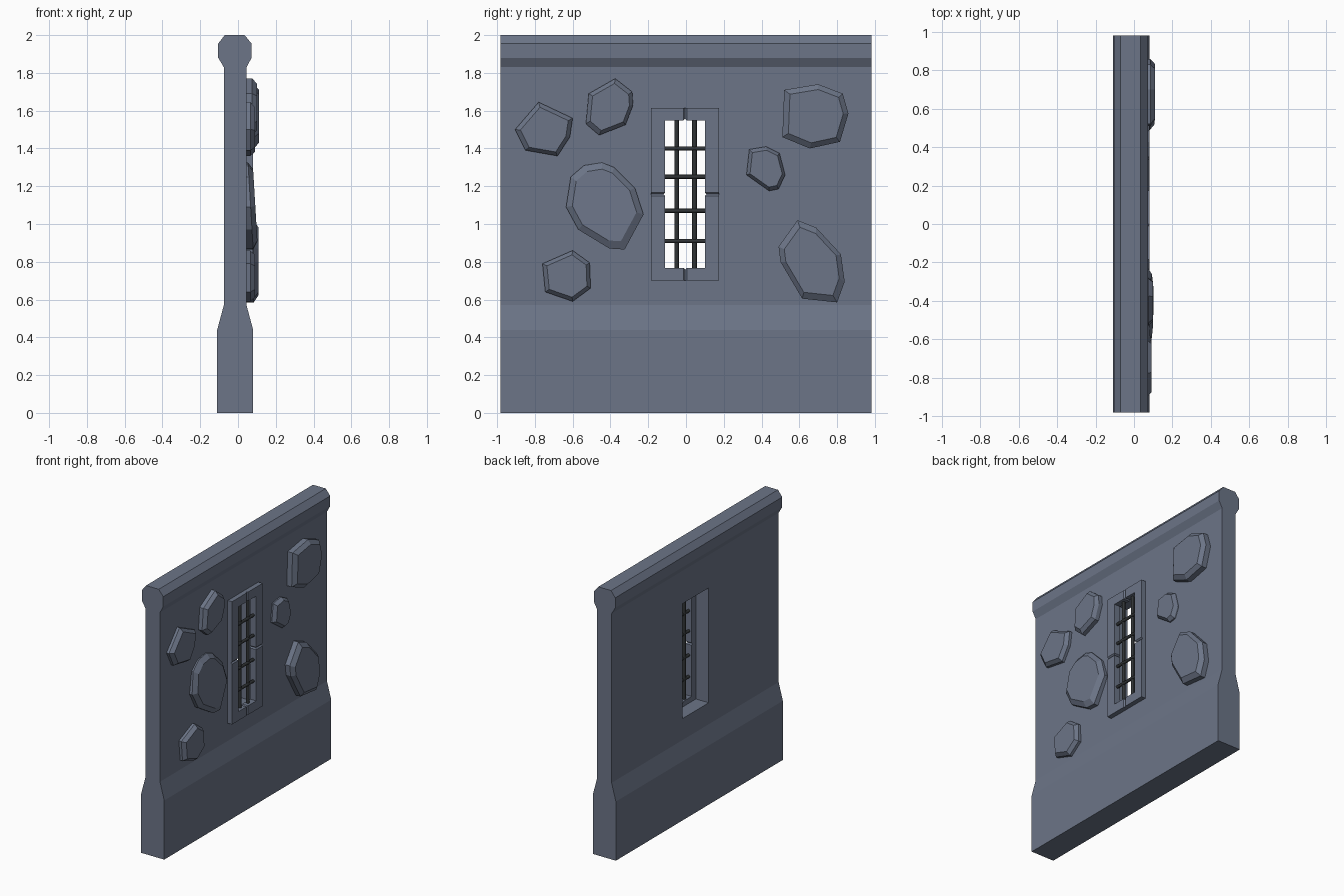
import bpy, bmesh, math
from mathutils import Vector

if "Cube" in bpy.data.objects:
    bpy.data.objects.remove(bpy.data.objects["Cube"])


def material(name, rgb):
    m = bpy.data.materials.new(name)
    m.diffuse_color = (*rgb, 1)
    m.use_nodes = True
    m.node_tree.nodes["Principled BSDF"].inputs["Base Color"].default_value = m.diffuse_color
    return m


STONE = material("slate stone", (0.15, 0.178, 0.245))
IRON = material("dark iron", (0.03, 0.034, 0.036))


def finish(name, bm, mat):
    bmesh.ops.recalc_face_normals(bm, faces=bm.faces)
    me = bpy.data.meshes.new(name)
    bm.to_mesh(me)
    bm.free()
    ob = bpy.data.objects.new(name, me)
    bpy.context.collection.objects.link(ob)
    me.materials.append(mat)
    return ob


def prism(bm, pts, direction):
    """Face through pts, extruded along direction."""
    f = bm.faces.new([bm.verts.new(p) for p in pts])
    r = bmesh.ops.extrude_face_region(bm, geom=[f])
    vs = [v for v in r["geom"] if isinstance(v, bmesh.types.BMVert)]
    bmesh.ops.translate(bm, verts=vs, vec=direction)


# wall: moulded section swept along y
section = [(-.11, 0), (.08, 0), (.08, .44), (.045, .57), (.045, 1.83), (.072, 1.88),
           (.072, 1.955), (.035, 2), (-.07, 2), (-.105, 1.955), (-.105, 1.88),
           (-.075, 1.83), (-.075, .57), (-.11, .44)]
bm = bmesh.new()
prism(bm, [(x, -.982, z) for x, z in section], (0, 1.964, 0))
wall = finish("wall", bm, STONE)

# window opening through the wall
bm = bmesh.new()
prism(bm, [(-.3, y, z) for y, z in [(-.16, .73), (.15, .73), (.15, 1.585), (-.16, 1.585)]], (.6, 0, 0))
cutter = finish("window_cutter", bm, STONE)
cutter.hide_render = True
mod = wall.modifiers.new("opening", "BOOLEAN")
mod.operation, mod.object, mod.solver = "DIFFERENCE", cutter, "EXACT"
bpy.context.view_layer.objects.active = wall
bpy.ops.object.modifier_apply(modifier=mod.name)
bpy.data.objects.remove(cutter)

# window frame: four L-shaped blocks mirrored about the window centre
CY, CZ = -.005, 1.158
HW, HH, IW, IH = .18, .457, .105, .39
for sy, side in ((-1, "left"), (1, "right")):
    for sz, level in ((-1, "lower"), (1, "upper")):
        outline = [(0, IH), (IW, IH), (IW, 0), (HW, 0), (HW, HH), (0, HH)]
        bm = bmesh.new()
        prism(bm, [(.03, CY + sy * a, CZ + sz * b) for a, b in outline], (.05, 0, 0))
        # chamfer the joints on the visible front and inner edges
        joints = []
        for e in bm.edges:
            c = (e.verts[0].co + e.verts[1].co) / 2
            a, b = abs(c.y - CY), abs(c.z - CZ)
            end_cap = all(abs(v.co.y - CY) < 1e-4 for v in e.verts) or \
                all(abs(v.co.z - CZ) < 1e-4 for v in e.verts)
            inner = abs(a - IW) < 1e-4 or abs(b - IH) < 1e-4
            if end_cap and (c.x > .079 or inner):
                joints.append(e)
        bmesh.ops.bevel(bm, geom=joints, offset=.009, segments=1, affect="EDGES")
        finish(f"window_frame_{level}_{side}", bm, STONE)


# iron grille
def bar(name, a, b, radius):
    a, b = Vector(a), Vector(b)
    bpy.ops.mesh.primitive_cylinder_add(vertices=8, radius=radius, depth=(b - a).length,
                                        location=(a + b) / 2)
    ob = bpy.context.object
    ob.name = name
    ob.rotation_euler = (b - a).to_track_quat("Z", "Y").to_euler()
    ob.data.materials.append(IRON)
    bpy.ops.object.shade_smooth_by_angle(angle=math.radians(50))


for y in (-.05, .045):
    bar("vertical_bar", (.05, y, .75), (.05, y, 1.57), .012)
for z in (.91, 1.07, 1.25, 1.40):
    bar("cross_bar", (.055, -.13, z), (.055, .12, z), .011)


# raised facing stones: outline (y, z), face depth, tilt of the face with height
def facing_stone(depth, tilt, pts):
    n = len(pts)
    cy, cz = sum(p[0] for p in pts) / n, sum(p[1] for p in pts) / n
    bm = bmesh.new()
    rings = []
    for scale, back in ((1, None), (1, .025), (.83, 0)):
        ring = []
        for y, z in pts:
            y, z = cy + (y - cy) * scale, cz + (z - cz) * scale
            x = .04 if back is None else max(.052, depth - back - tilt * (z - cz))
            ring.append(bm.verts.new((x, y, z)))
        rings.append(ring)
    for lo, hi in zip(rings, rings[1:]):
        for i in range(n):
            j = (i + 1) % n
            bm.faces.new((lo[i], lo[j], hi[j], hi[i]))
    bm.faces.new(rings[0])
    bm.faces.new(rings[-1])
    finish("facing_stone", bm, STONE)


facing_stone(.09, 0, [(-.78, 1.645), (-.60, 1.56), (-.615, 1.46), (-.68, 1.36),
                      (-.85, 1.39), (-.905, 1.50)])
facing_stone(.10, 0, [(-.375, 1.77), (-.285, 1.70), (-.28, 1.63), (-.32, 1.525),
                      (-.46, 1.47), (-.53, 1.53), (-.515, 1.69)])
facing_stone(.09, .06, [(-.445, 1.325), (-.38, 1.30), (-.27, 1.19), (-.225, 1.05),
                        (-.325, .865), (-.405, .87), (-.57, .97), (-.635, 1.09),
                        (-.61, 1.25), (-.54, 1.31)])
facing_stone(.09, 0, [(-.60, .86), (-.51, .795), (-.505, .66), (-.60, .59),
                      (-.745, .64), (-.76, .79)])
facing_stone(.11, 0, [(.70, 1.74), (.83, 1.69), (.86, 1.585), (.815, 1.435),
                      (.655, 1.40), (.51, 1.46), (.52, 1.71)])
facing_stone(.08, 0, [(.425, 1.41), (.495, 1.375), (.525, 1.26), (.49, 1.185),
                      (.44, 1.175), (.32, 1.26), (.335, 1.395)])
facing_stone(.108, 0, [(.59, 1.02), (.69, .98), (.82, .84), (.84, .695), (.80, .585),
                       (.615, .605), (.50, .80), (.49, .88)])
